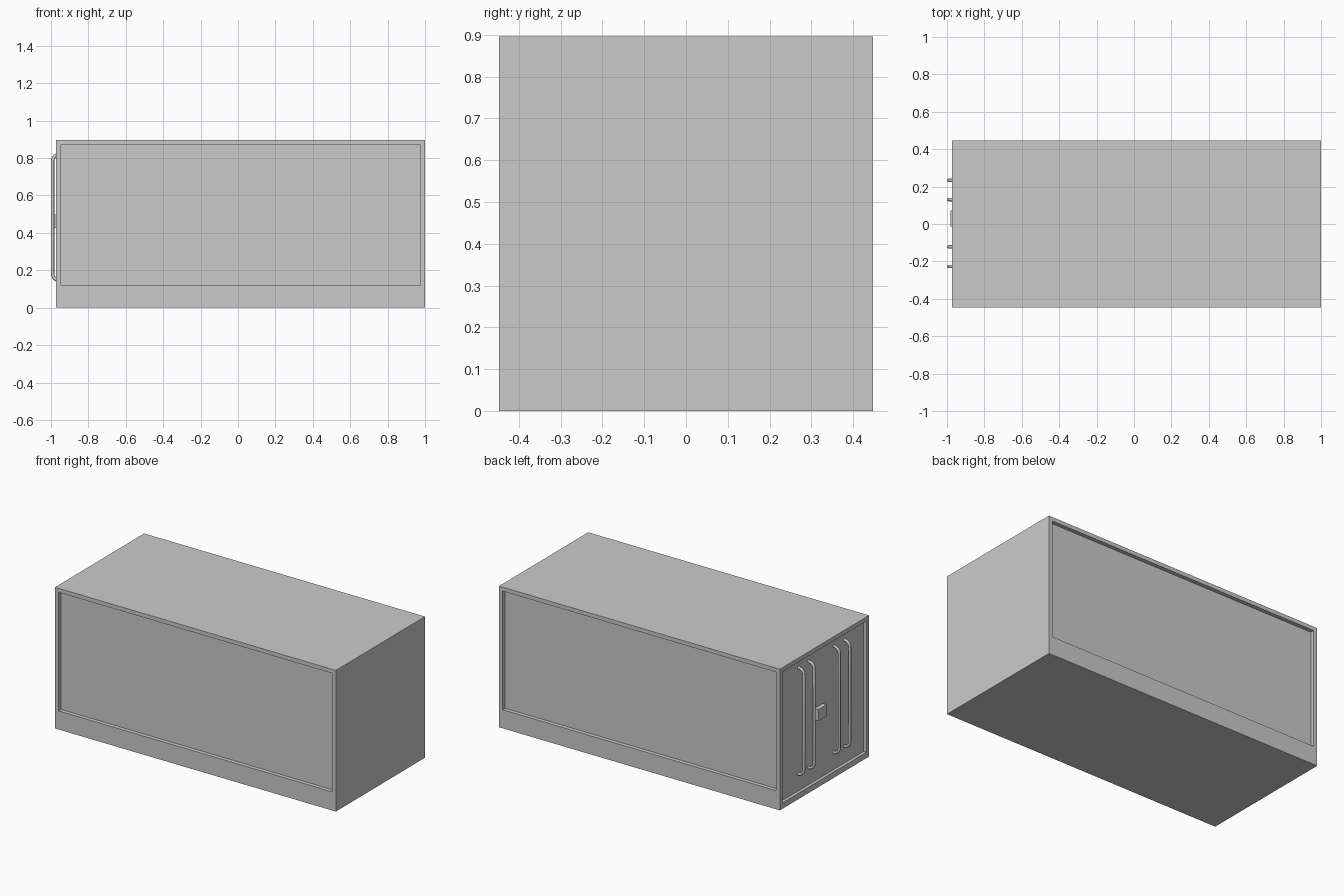
import bpy, bmesh, math
from mathutils import Vector, Matrix

if "Cube" in bpy.data.objects:
    bpy.data.objects.remove(bpy.data.objects["Cube"])

X0, X1, HY, H = -0.972, 1.0, 0.447, 0.896


def make_object(name, bm):
    bmesh.ops.recalc_face_normals(bm, faces=bm.faces)
    mesh = bpy.data.meshes.new(name)
    bm.to_mesh(mesh)
    bm.free()
    obj = bpy.data.objects.new(name, mesh)
    bpy.context.collection.objects.link(obj)
    return obj


def box(bm, lo, hi):
    lo, hi = Vector(lo), Vector(hi)
    m = Matrix.Translation((lo + hi) / 2) @ Matrix.Diagonal((*(hi - lo), 1))
    bmesh.ops.create_cube(bm, size=1, matrix=m)


def recess(bm, normal, margin, bottom, depth):
    """Straight-walled sunken panel on the box face with this normal."""
    n = Vector(normal)
    bm.normal_update()
    face = max((f for f in bm.faces if f.normal.dot(n) > 0.99), key=lambda f: f.calc_area())
    bmesh.ops.inset_individual(bm, faces=[face], thickness=margin, depth=0)
    mid = face.calc_center_median().z
    for v in face.verts:
        if v.co.z < mid:
            v.co.z = bottom
    new = bmesh.ops.extrude_discrete_faces(bm, faces=[face])["faces"][0]
    bmesh.ops.translate(bm, verts=new.verts, vec=-n * depth)


# Container body: sunken long sides and sunken door end
bm = bmesh.new()
box(bm, (X0, -HY, 0), (X1, HY, H))
recess(bm, (0, -1, 0), 0.036, 0.118, 0.025)
recess(bm, (0, 1, 0), 0.036, 0.118, 0.025)
recess(bm, (-1, 0, 0), 0.037, 0.037, 0.02)
make_object("container_body", bm)


# Door locking bars: bent rods rooted in the door panel
def locking_bar(name, y):
    r, bend = 0.009, 0.036
    out, root, top, bottom = -1.0 + r, X0 + 0.021, 0.82, 0.145
    arc = [(out + bend * (1 - math.cos(a)), bend * math.sin(a))
           for a in (math.radians(d) for d in (0, 22.5, 45, 67.5, 90))]
    upper = [(x, top - bend + z) for x, z in arc]
    lower = [(x, bottom + bend - z) for x, z in reversed(arc)]
    path = [(root + 0.005, bottom)] + lower + upper + [(root + 0.005, top)]
    curve = bpy.data.curves.new(name, "CURVE")
    curve.dimensions = "3D"
    curve.bevel_depth = r
    curve.bevel_resolution = 2
    curve.use_fill_caps = True
    spline = curve.splines.new("POLY")
    spline.points.add(len(path) - 1)
    for p, (x, z) in zip(spline.points, path):
        p.co = (x, y, z, 1)
    bpy.context.collection.objects.link(bpy.data.objects.new(name, curve))


for i, y in enumerate((-0.227, -0.122, 0.13, 0.233)):
    locking_bar(f"locking_bar_{i + 1}", y)

# Lock box on the door
bm = bmesh.new()
box(bm, (-0.98, -0.013, 0.425), (X0 + 0.022, 0.072, 0.498))
make_object("lock_box", bm)
